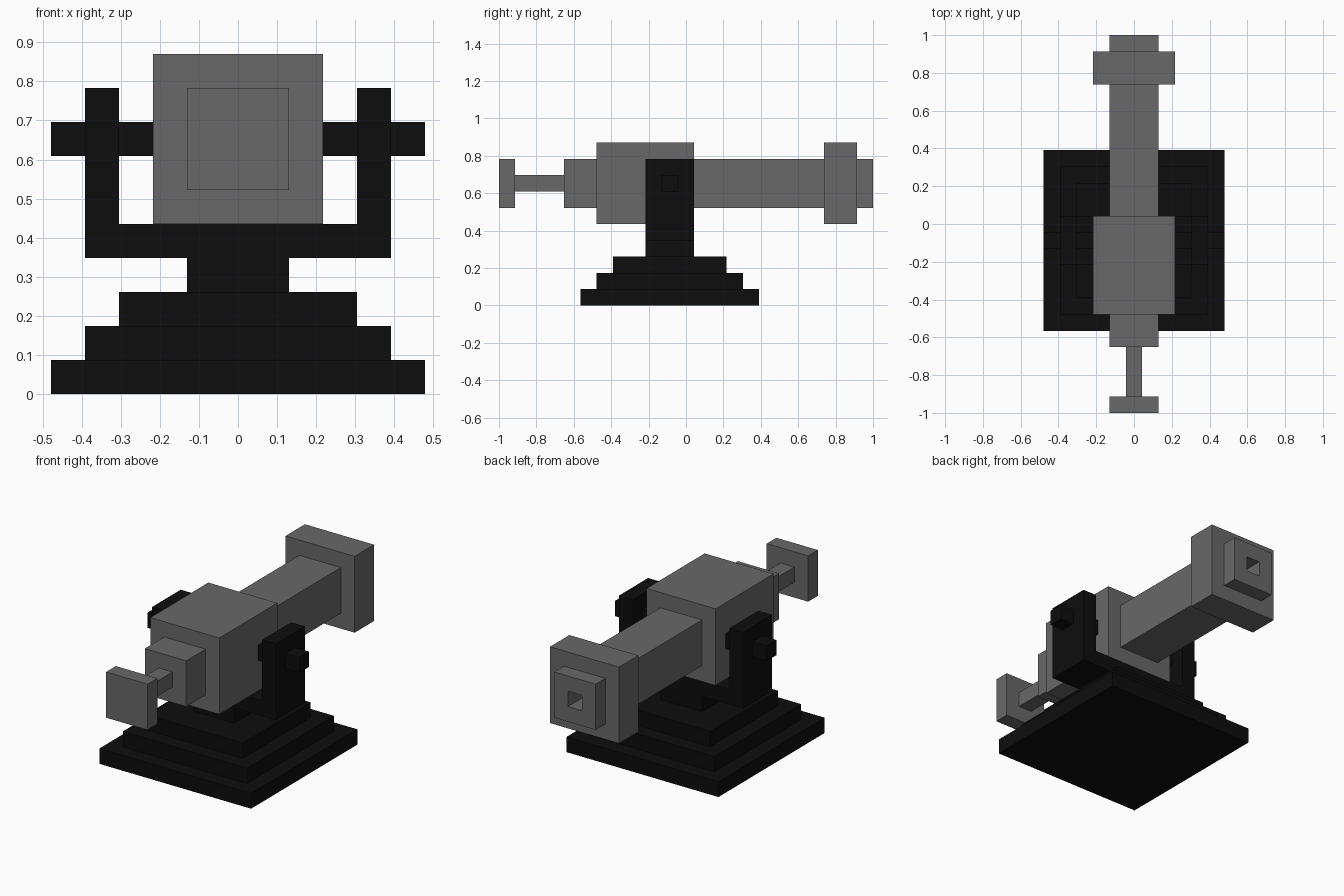
import bpy, bmesh

if "Cube" in bpy.data.objects:
    bpy.data.objects.remove(bpy.data.objects["Cube"])

U = 2 / 46  # grid unit of the blocky model


def make_material(name, value):
    mat = bpy.data.materials.new(name)
    mat.diffuse_color = (value, value, value, 1)
    mat.use_nodes = True
    mat.node_tree.nodes["Principled BSDF"].inputs["Base Color"].default_value = mat.diffuse_color
    return mat


black = make_material("black_iron", 0.004)
grey = make_material("gunmetal_grey", 0.14)


def finish(name, bm, mat):
    bmesh.ops.recalc_face_normals(bm, faces=bm.faces[:])
    mesh = bpy.data.meshes.new(name)
    bm.to_mesh(mesh)
    bm.free()
    mesh.materials.append(mat)
    obj = bpy.data.objects.new(name, mesh)
    bpy.context.collection.objects.link(obj)
    return obj


def box(name, x, y, z, mat):
    """Box from (min, max) ranges in grid units."""
    bm = bmesh.new()
    bmesh.ops.create_cube(bm, size=1)
    for v in bm.verts:
        v.co = [U * (r[0] if c < 0 else r[1]) for c, r in zip(v.co, (x, y, z))]
    return finish(name, bm, mat)


def square_loft(name, profile, centre_z, mat):
    """Square sections along y, given as (half width, y)."""
    bm = bmesh.new()
    rings = []
    for h, y in profile:
        corners = ((-h, -h), (h, -h), (h, h), (-h, h))
        rings.append([bm.verts.new((a * U, y * U, (centre_z + b) * U)) for a, b in corners])
    for r, s in zip(rings, rings[1:]):
        for i in range(4):
            j = (i + 1) % 4
            bm.faces.new((r[i], r[j], s[j], s[i]))
    bm.faces.new(rings[0])
    bm.faces.new(rings[-1])
    return finish(name, bm, mat)


# Stepped base
for i, half in enumerate((11, 9, 7)):
    box(f"base_step_{i + 1}", (-half, half), (-half - 2, half - 2), (2 * i, 2 * i + 2), black)

# Swivel neck and fork
box("swivel_neck", (-3, 3), (-5, 1), (6, 8), black)
box("fork_bridge", (-9, 9), (-5, 1), (8, 10), black)
for side, s in (("left", -1), ("right", 1)):
    box(f"fork_arm_{side}", sorted((7 * s, 9 * s)), (-5, 1), (10, 18), black)
    box(f"pivot_pin_{side}", sorted((5 * s, 11 * s)), (-3, -1), (14, 16), black)

# Gun: rear plate, rod, breech, body, barrel, muzzle ring, tip and bore
square_loft("gun_barrel", [
    (3, -23), (3, -21), (1, -21), (1, -15), (3, -15), (3, -11),
    (5, -11), (5, 1), (3, 1), (3, 17), (5, 17), (5, 21),
    (3, 21), (3, 23), (1, 23), (1, 17)], 15, grey)
